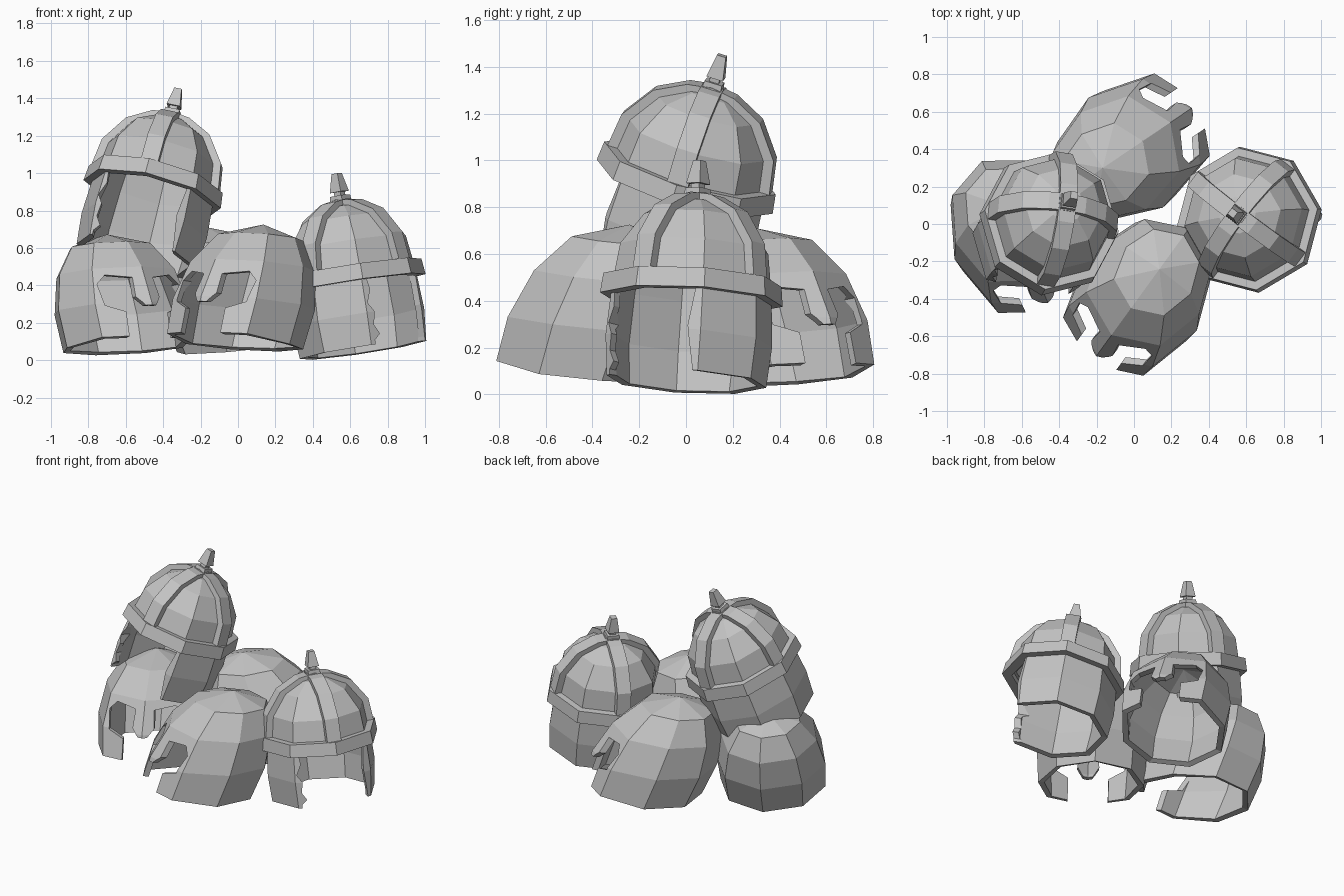
import bpy
import bmesh
from math import cos, sin, pi, radians
from mathutils import Vector, Matrix

old = bpy.data.objects.get("Cube")
if old:
    bpy.data.objects.remove(old, do_unlink=True)

steel = bpy.data.materials.new("grey_steel")
steel.use_nodes = True
GREY = (0.55, 0.55, 0.55, 1)
steel.diffuse_color = GREY
for node in steel.node_tree.nodes:
    if node.type == 'BSDF_PRINCIPLED':
        node.inputs["Base Color"].default_value = GREY


def make_object(name, bm, frame):
    mesh = bpy.data.meshes.new(name)
    bm.to_mesh(mesh)
    bm.free()
    mesh.materials.append(steel)
    obj = bpy.data.objects.new(name, mesh)
    obj.matrix_world = frame
    bpy.context.collection.objects.link(obj)
    return obj


def lathe(profile, sides=8, sx=1.0, sy=1.0, turn=0.0):
    """Faceted solid of revolution from (radius, height) points, one corner at the front."""
    bm = bmesh.new()
    rings = []
    for r, z in profile:
        angles = [turn - pi / 2 + 2 * pi * i / sides for i in range(sides)]
        rings.append([bm.verts.new((r * sx * cos(a), r * sy * sin(a), z)) for a in angles])
    for low, high in zip(rings, rings[1:]):
        for i in range(sides):
            j = (i + 1) % sides
            bm.faces.new((low[i], low[j], high[j], high[i]))
    bmesh.ops.remove_doubles(bm, verts=bm.verts, dist=0.0005)
    return bm


def cut_front(obj, left_half, right_half):
    """Cut a face opening through the front wall, each half given from the bottom up."""
    outline = left_half + [(-x, z) for x, z in reversed(right_half)]
    bm = bmesh.new()
    face = bm.faces.new([bm.verts.new((x, -0.06, z)) for x, z in outline])
    ext = bmesh.ops.extrude_face_region(bm, geom=[face])
    moved = [g for g in ext["geom"] if isinstance(g, bmesh.types.BMVert)]
    bmesh.ops.translate(bm, verts=moved, vec=(0, -0.8, 0))
    bmesh.ops.recalc_face_normals(bm, faces=bm.faces)
    cutter = make_object("opening_cutter", bm, obj.matrix_world)
    cutter.hide_render = True

    wall = obj.modifiers.new("wall", 'SOLIDIFY')
    wall.thickness = 0.04
    wall.offset = -1
    cut = obj.modifiers.new("opening", 'BOOLEAN')
    cut.operation = 'DIFFERENCE'
    cut.solver = 'EXACT'
    cut.object = cutter
    bpy.context.view_layer.update()
    graph = bpy.context.evaluated_depsgraph_get()
    result = bpy.data.meshes.new_from_object(obj.evaluated_get(graph))
    obj.modifiers.clear()
    obj.data = result
    bpy.data.objects.remove(cutter, do_unlink=True)


def ridge(profile, angle):
    """Raised strap running over the dome from rim to rim."""
    path = profile + [(-r, z) for r, z in reversed(profile[:-1])]
    bm = bmesh.new()
    stations = []
    for r, z in path:
        out = Vector((r, 0, z)).normalized()
        p = Vector((r, 0, z))
        half = Vector((0, 0.047, 0))
        outer, inner = p + out * 0.025, p - out * 0.025
        stations.append([bm.verts.new(v) for v in
                         (inner - half, outer - half, outer + half, inner + half)])
    for a, b in zip(stations, stations[1:]):
        for i in range(4):
            j = (i + 1) % 4
            bm.faces.new((a[i], a[j], b[j], b[i]))
    bm.faces.new(stations[0])
    bm.faces.new(stations[-1])
    bmesh.ops.recalc_face_normals(bm, faces=bm.faces)
    bmesh.ops.rotate(bm, verts=bm.verts, matrix=Matrix.Rotation(angle, 3, 'Z'))
    return bm


def frame_at(origin, heading, up):
    """Frame whose -y looks along the heading and whose z follows up."""
    z = Vector(up).normalized()
    look = Vector((cos(radians(heading)), sin(radians(heading)), 0))
    y = -(look - z * look.dot(z)).normalized()
    x = y.cross(z)
    frame = Matrix((x, y, z)).transposed().to_4x4()
    frame.translation = origin
    return frame


# Plain helmets: domed shell with eye slots, nose guard and cheek plates
SHELL = [(0.96, 0), (1, 0.22), (0.88, 0.43), (0.6, 0.59), (0, 0.66)]
EYES = [(0.13, -0.1), (0.13, 0.16), (0.23, 0.2), (0.24, 0.32),
        (0.19, 0.37), (0.06, 0.35), (0.07, 0.24), (0.03, 0.19)]


def plain_helmet(name, origin, heading, lean, height):
    a = radians(heading)
    frame = frame_at(origin, heading, (-lean * cos(a), -lean * sin(a), 1))
    bm = lathe([(r, z * height) for r, z in SHELL], 8, 0.355, 0.42)
    for v in bm.verts:
        # broad face and shorter back
        if v.co.y < -0.1:
            v.co.x *= 1.1
        elif v.co.y > 0.1:
            v.co.y *= 0.92
        # the brow slopes back and the front rim sweeps forward and up
        v.co.y += min(0.1, 0.27 * v.co.z - 0.06)
        if v.co.z < 0.01 and v.co.y < -0.2:
            v.co.z += 0.025
    cut_front(make_object(name, bm, frame), EYES, EYES)


plain_helmet("plain_helmet_right", (-0.63, -0.055, 0.06), -65, 0.11, 0.95)
plain_helmet("plain_helmet_front", (0.035, -0.38, 0.08), -126, 0.11, 1.0)
plain_helmet("plain_helmet_back", (-0.025, 0.395, 0.065), 34, 0.11, 1.0)

# Banded helmets: dome with skirt, rim band, crossed straps and spike
DOME = [(0.345, 0), (0.32, 0.18), (0.225, 0.315), (0.1, 0.38), (0, 0.395)]
SKIRT = [(0.345, -0.395), (0.36, -0.22)]
BAND = [(0.33, -0.04), (0.395, -0.04), (0.385, 0.045), (0.32, 0.045), (0.33, -0.04)]
SPIKE = [(0, 0.395), (0.06, 0.395), (0.055, 0.44), (0.03, 0.44), (0.03, 0.46),
         (0.052, 0.46), (0.028, 0.56), (0, 0.56)]
STRAIGHT = [(0.22, -0.6), (0.22, -0.37), (0.2, -0.2), (0.22, -0.01)]
JAGGED = [(0.22, -0.6), (0.22, -0.37), (0.19, -0.34), (0.22, -0.29),
          (0.21, -0.22), (0.24, -0.17), (0.21, -0.1), (0.22, -0.01)]


def banded_helmet(side, origin, heading, up, width):
    frame = frame_at(origin, heading, up)
    shell = make_object("banded_helmet_" + side, lathe(SKIRT + DOME, sx=width), frame)
    cut_front(shell, STRAIGHT, JAGGED)
    make_object("rim_band_" + side, lathe(BAND, sx=width), frame)
    across = [(r * width, z) for r, z in DOME]
    make_object("strap_across_" + side, ridge(across, 0), frame)
    make_object("strap_lengthwise_" + side, ridge(DOME, pi / 2), frame)
    make_object("spike_" + side, lathe(SPIKE, 4, turn=pi / 4), frame)


banded_helmet("right", (-0.45, 0.005, 0.925), -99, (0.25, 0.285, 1), 0.96)
banded_helmet("left", (0.61, 0.025, 0.445), -37, (-0.15, 0.06, 1), 1.0)
